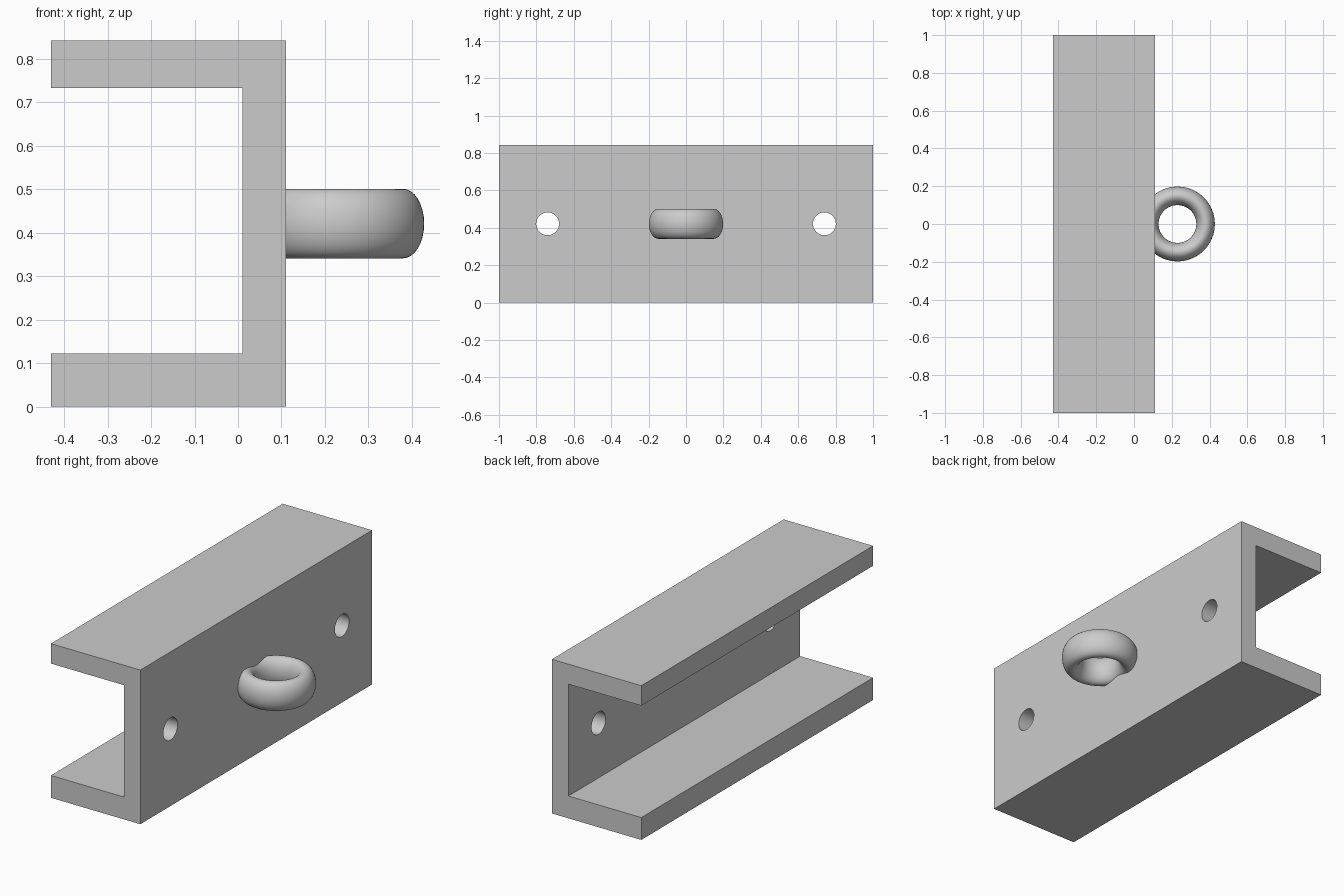
import bpy
import bmesh
import math
from mathutils import Matrix

cube = bpy.data.objects.get("Cube")
if cube:
    bpy.data.objects.remove(cube, do_unlink=True)

# Single plain grey finish
grey = bpy.data.materials.new("plain grey")
grey.use_nodes = True
colour = (0.6, 0.6, 0.6, 1)
grey.diffuse_color = colour
grey.node_tree.nodes["Principled BSDF"].inputs["Base Color"].default_value = colour


def add_object(name, bm):
    bmesh.ops.recalc_face_normals(bm, faces=bm.faces)
    mesh = bpy.data.meshes.new(name)
    bm.to_mesh(mesh)
    bm.free()
    mesh.materials.append(grey)
    obj = bpy.data.objects.new(name, mesh)
    bpy.context.collection.objects.link(obj)
    return obj


def activate(obj):
    bpy.ops.object.select_all(action='DESELECT')
    obj.select_set(True)
    bpy.context.view_layer.objects.active = obj


# Channel: C-shaped profile extruded along its length
LEFT, WEB_IN, WEB_OUT = -0.43, 0.01, 0.11
HEIGHT, LOWER, UPPER = 0.842, 0.122, 0.733
MID = HEIGHT / 2
profile = [(LEFT, 0), (WEB_OUT, 0), (WEB_OUT, HEIGHT), (LEFT, HEIGHT),
           (LEFT, UPPER), (WEB_IN, UPPER), (WEB_IN, LOWER), (LEFT, LOWER)]
bm = bmesh.new()
face = bm.faces.new([bm.verts.new((x, -1, z)) for x, z in profile])
extruded = bmesh.ops.extrude_face_region(bm, geom=[face])["geom"]
bmesh.ops.translate(bm, vec=(0, 2, 0),
                    verts=[g for g in extruded if isinstance(g, bmesh.types.BMVert)])
channel = add_object("channel", bm)

# Two bolt holes through the web
bm = bmesh.new()
for y in (-0.74, 0.74):
    bmesh.ops.create_cone(
        bm, cap_ends=True, segments=48, radius1=0.061, radius2=0.061, depth=0.3,
        matrix=Matrix.Translation((0.06, y, MID)) @ Matrix.Rotation(math.pi / 2, 4, 'Y'))
cutter = add_object("bolt_hole_cutter", bm)
cutter.hide_render = True
activate(channel)
cut = channel.modifiers.new("bolt_holes", 'BOOLEAN')
cut.object = cutter
cut.operation = 'DIFFERENCE'
cut.solver = 'EXACT'
bpy.ops.object.modifier_apply(modifier=cut.name)
bpy.data.objects.remove(cutter, do_unlink=True)
bpy.ops.object.shade_smooth_by_angle(angle=math.radians(30))

# Eyelet ring: torus stretched upright, sunk into the web
bpy.ops.mesh.primitive_torus_add(
    major_radius=0.149, minor_radius=0.049, major_segments=64, minor_segments=32,
    location=(0.23, 0, MID))
ring = bpy.context.object
ring.name = "eyelet_ring"
ring.scale.z = 0.08 / 0.049
bpy.ops.object.transform_apply(location=False, rotation=False, scale=True)
ring.data.materials.append(grey)
bpy.ops.object.shade_smooth()
